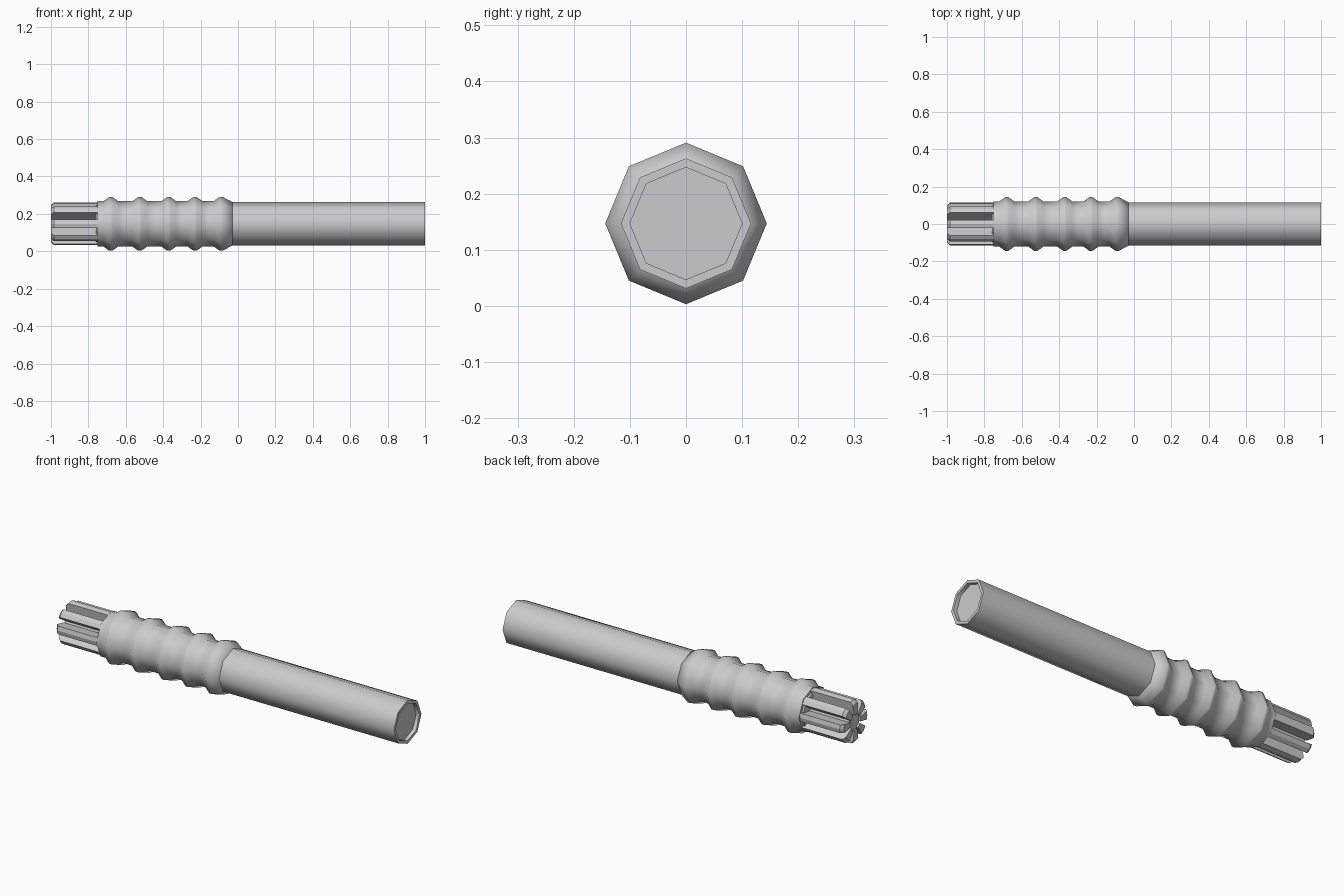
import bpy, bmesh
from math import sin, cos, pi, radians

if "Cube" in bpy.data.objects:
    bpy.data.objects.remove(bpy.data.objects["Cube"])

CZ = 0.147      # height of the long axis
SIDES = 8


def finish(name, bm, angle=60):
    bmesh.ops.recalc_face_normals(bm, faces=bm.faces)
    me = bpy.data.meshes.new(name)
    bm.to_mesh(me)
    bm.free()
    ob = bpy.data.objects.new(name, me)
    bpy.context.collection.objects.link(ob)
    bpy.ops.object.select_all(action='DESELECT')
    ob.select_set(True)
    bpy.context.view_layer.objects.active = ob
    if angle:
        bpy.ops.object.shade_smooth_by_angle(angle=radians(angle))
    return ob


def lathe(name, profile, angle=60):
    """Octagonal rings along x, capped at both ends; profile = (x, radius)."""
    bm = bmesh.new()
    rings = []
    for x, r in profile:
        rings.append([bm.verts.new((x, r * cos(2 * pi * i / SIDES),
                                    CZ + r * sin(2 * pi * i / SIDES)))
                      for i in range(SIDES)])
    for a, b in zip(rings, rings[1:]):
        for i in range(SIDES):
            j = (i + 1) % SIDES
            bm.faces.new((a[i], a[j], b[j], b[i]))
    bm.faces.new(rings[0])
    bm.faces.new(rings[-1])
    return finish(name, bm, angle)


# Plain shaft with a shallow recess in its end
lathe("shaft", [(-0.03, 0.116), (1.0, 0.116), (1.0, 0.1), (0.98, 0.1)])

# Ribbed grip sleeve
ribs = [-0.68, -0.525, -0.37, -0.23, -0.09]
profile = [(-0.76, 0.105), (-0.75, 0.105), (-0.75, 0.121)]
for x in ribs:
    profile += [(x - 0.04, 0.121), (x - 0.008, 0.144), (x + 0.008, 0.144)]
    profile.append((x + 0.04, 0.121) if x != ribs[-1] else (-0.03, 0.116))
lathe("grip", profile, 80)

# Inner core of the finned end
lathe("core", [(-0.99, 0.05), (-0.75, 0.05)])

# Eight wedge fins around the core, chamfered at the tip
bm = bmesh.new()
for k in range(SIDES):
    t = 2 * pi * k / SIDES
    rings = []
    for x, top in ((-1.0, 0.098), (-0.985, 0.114), (-0.75, 0.114)):
        section = [(0.04, -0.012), (top - 0.005, -0.022), (top, 0),
                   (top - 0.005, 0.022), (0.04, 0.012)]
        rings.append([bm.verts.new((x, r * cos(t) - w * sin(t),
                                    CZ + r * sin(t) + w * cos(t)))
                      for r, w in section])
    n = len(rings[0])
    for a, b in zip(rings, rings[1:]):
        for i in range(n):
            j = (i + 1) % n
            bm.faces.new((a[i], a[j], b[j], b[i]))
    bm.faces.new(rings[0])
    bm.faces.new(rings[-1])
finish("fins", bm, 0)
